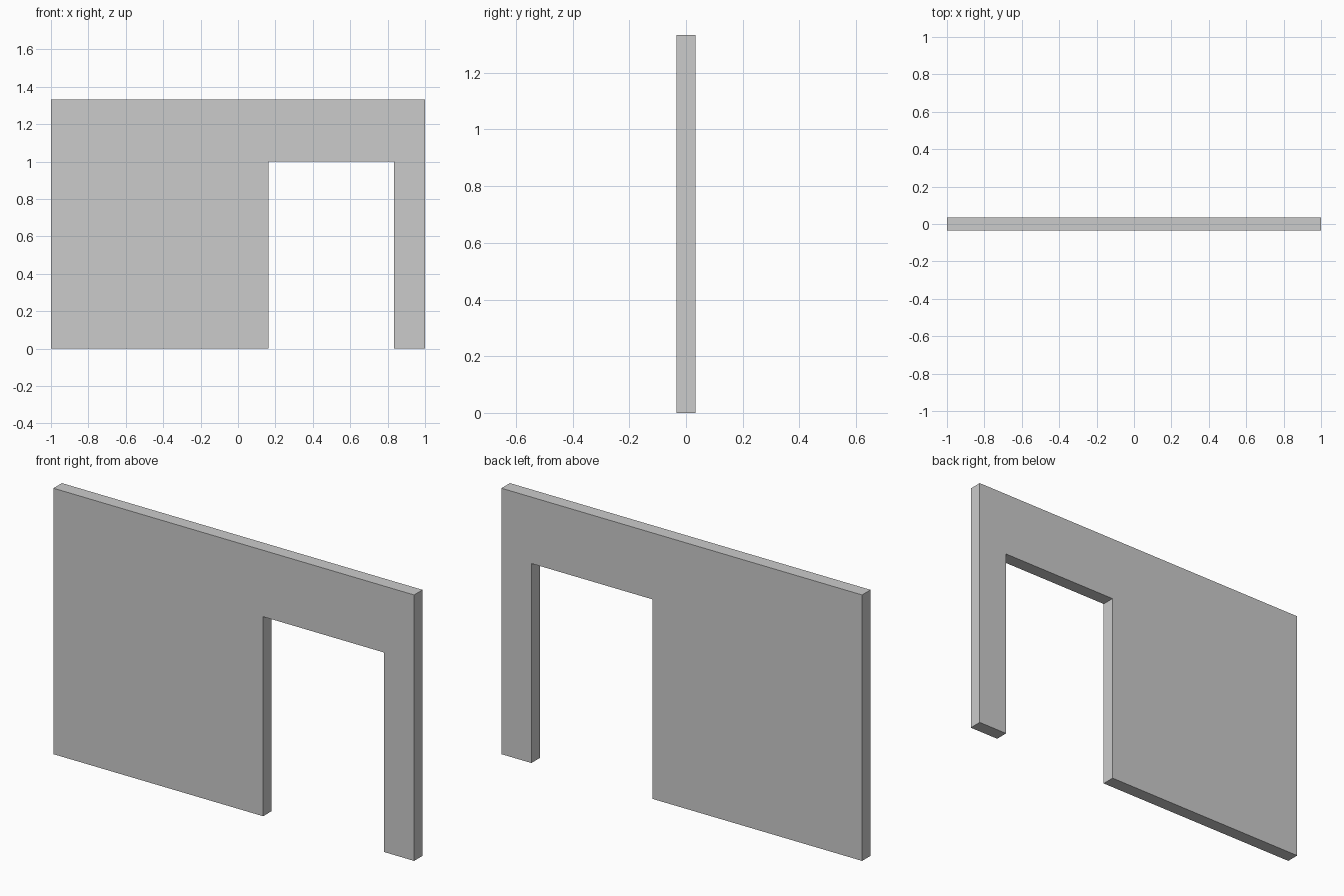
import bpy
import bmesh

if "Cube" in bpy.data.objects:
    bpy.data.objects.remove(bpy.data.objects["Cube"])

THICKNESS = 0.067
HEIGHT = 1.333
DOOR_LEFT, DOOR_RIGHT, DOOR_TOP = 0.163, 0.834, 1.0

# Wall outline in the x-z plane, running around the doorway
outline = [
    (-1, 0), (DOOR_LEFT, 0), (DOOR_LEFT, DOOR_TOP),
    (DOOR_RIGHT, DOOR_TOP), (DOOR_RIGHT, 0), (1, 0),
    (1, HEIGHT), (-1, HEIGHT),
]

# Extrude the outline through the wall thickness
bm = bmesh.new()
front = bm.faces.new([bm.verts.new((x, -THICKNESS / 2, z)) for x, z in outline])
result = bmesh.ops.extrude_face_region(bm, geom=[front], use_keep_orig=True)
back_verts = [g for g in result["geom"] if isinstance(g, bmesh.types.BMVert)]
bmesh.ops.translate(bm, verts=back_verts, vec=(0, THICKNESS, 0))
bmesh.ops.recalc_face_normals(bm, faces=bm.faces)

mesh = bpy.data.meshes.new("doorway_wall")
bm.to_mesh(mesh)
bm.free()
wall = bpy.data.objects.new("doorway_wall", mesh)
bpy.context.collection.objects.link(wall)
